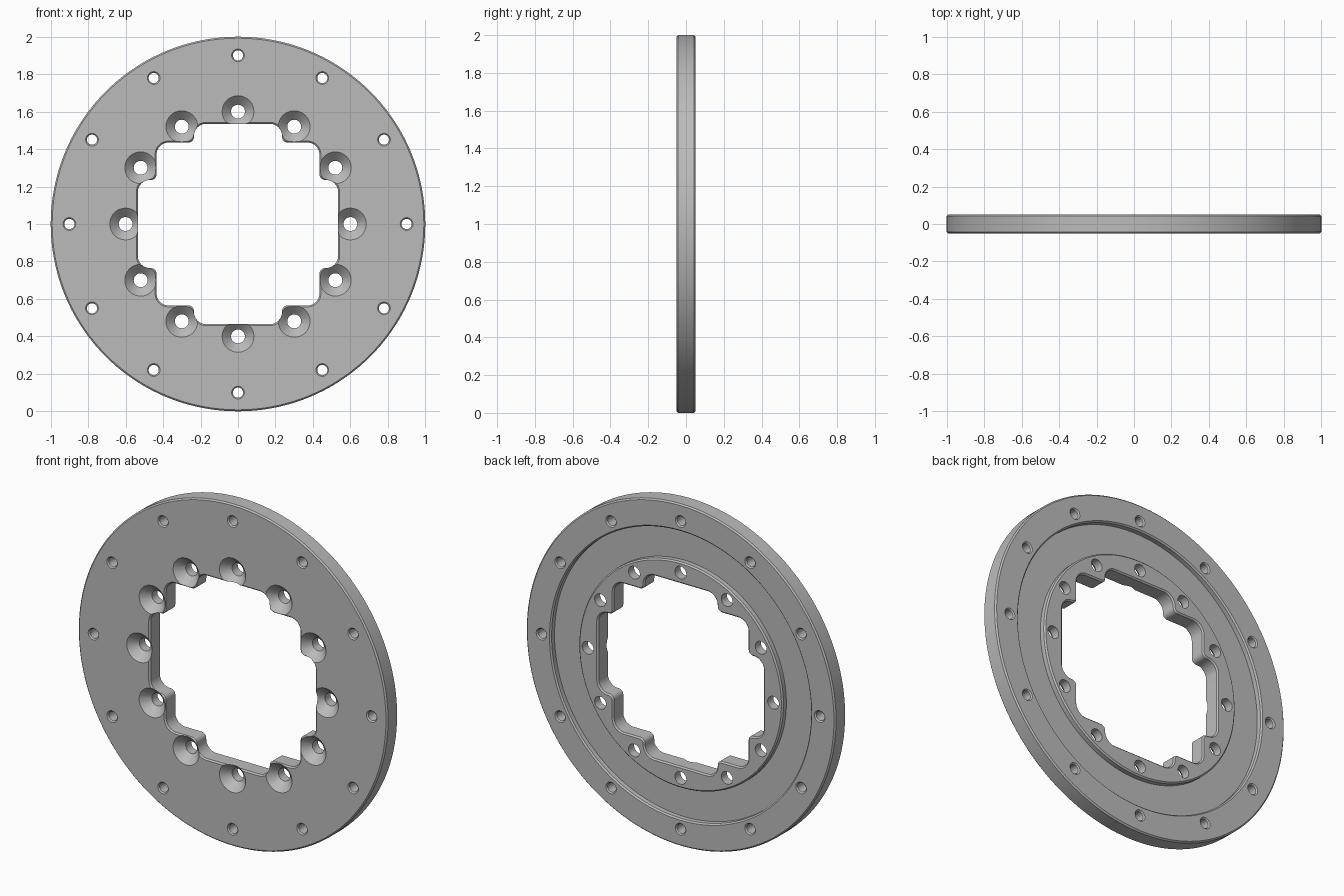
import bpy, bmesh
from math import cos, sin, pi, radians
from mathutils import Vector

if "Cube" in bpy.data.objects:
    bpy.data.objects.remove(bpy.data.objects["Cube"], do_unlink=True)

HALF = 0.05      # half thickness of the plate
CHAMFER = 0.008
CENTRE_Z = 1.0

metal = bpy.data.materials.new("grey metal")
metal.use_nodes = True
colour = (0.5, 0.5, 0.5, 1)
metal.diffuse_color = colour
metal.node_tree.nodes["Principled BSDF"].inputs["Base Color"].default_value = colour


def circle(radius, y, count, x=0, z=0):
    return [Vector((x + radius * cos(2 * pi * i / count), y,
                    CENTRE_Z + z + radius * sin(2 * pi * i / count))) for i in range(count)]


def loft(bm, loops, cyclic=False):
    """Bridge equal loops; cap the ends, or join the last to the first."""
    rings = [[bm.verts.new(p) for p in loop] for loop in loops]
    pairs = list(zip(rings, rings[1:]))
    if cyclic:
        pairs.append((rings[-1], rings[0]))
    else:
        bm.faces.new(rings[0][::-1])
        bm.faces.new(rings[-1])
    for a, b in pairs:
        for i in range(len(a)):
            j = (i + 1) % len(a)
            bm.faces.new((a[i], a[j], b[j], b[i]))


def finish(name, bm):
    """All lofts wind alike, so one volume test turns every shell outward."""
    bm.normal_update()
    if bm.calc_volume(signed=True) < 0:
        bmesh.ops.reverse_faces(bm, faces=bm.faces[:])
    mesh = bpy.data.meshes.new(name)
    bm.to_mesh(mesh)
    bm.free()
    mesh.materials.append(metal)
    obj = bpy.data.objects.new(name, mesh)
    bpy.context.collection.objects.link(obj)
    return obj


def opening_outline(y, grow):
    """Stepped square with rounded corners, grown outwards by an offset."""
    a, b, c = 0.535 + grow, 0.435 + grow, 0.235 + grow
    outer, inner = 0.065 + grow, 0.03 - grow
    quarter = [((a, c), outer), ((b, c), inner), ((b, b), outer), ((c, b), inner), ((c, a), outer)]
    corners = []
    for k in range(4):
        for (x, z), r in quarter:
            for _ in range(k):
                x, z = -z, x
            corners.append((Vector((x, z)), r))
    points = []
    for i, (p, r) in enumerate(corners):
        u = (corners[i - 1][0] - p).normalized()
        v = (corners[(i + 1) % len(corners)][0] - p).normalized()
        for s in range(9):
            t = s / 8 * pi / 2
            q = p + u * r * (1 - sin(t)) + v * r * (1 - cos(t))
            points.append(Vector((q.x, y, CENTRE_Z + q.y)))
    return points


def cut(target, cutter):
    cutter.hide_render = True
    mod = target.modifiers.new("cut", 'BOOLEAN')
    mod.operation = 'DIFFERENCE'
    mod.solver = 'EXACT'
    mod.object = cutter
    bpy.context.view_layer.objects.active = target
    bpy.ops.object.modifier_apply(modifier=mod.name)
    bpy.data.objects.remove(cutter, do_unlink=True)


# Turned plate: flat front, shallow ring groove in the back
c = CHAMFER
floor = HALF - 0.035
profile = [(0.4, -HALF), (1 - c, -HALF), (1, -HALF + c), (1, HALF - c), (1 - c, HALF),
           (0.84 + c, HALF), (0.84, HALF - c), (0.84, floor), (0.66, floor),
           (0.66, HALF - c), (0.66 - c, HALF), (0.4, HALF)]
bm = bmesh.new()
loft(bm, [circle(r, y, 144) for r, y in profile], cyclic=True)
plate = finish("flange_plate", bm)

# Stepped central opening with chamfered edges
over = 0.01
bm = bmesh.new()
loft(bm, [opening_outline(y, g) for y, g in (
    (-HALF - over, c + over), (-HALF + c, 0), (HALF - c, 0), (HALF + over, c + over))])
cut(plate, finish("opening_cutter", bm))

# Inner countersunk holes and outer lightly chamfered holes
bm = bmesh.new()
for k in range(12):
    dx, dz = cos(k * pi / 6), sin(k * pi / 6)
    for ring, steps in (
            (0.6, ((0.095, -HALF - over), (0.037, -HALF + 0.048), (0.037, HALF + over))),
            (0.9, ((0.034 + over, -HALF - over), (0.027, -HALF + 0.007), (0.027, HALF - 0.007),
                   (0.034 + over, HALF + over)))):
        loft(bm, [circle(r, y, 32, ring * dx, ring * dz) for r, y in steps])
cut(plate, finish("hole_cutter", bm))

# Smooth curved walls, crisp edges
bpy.ops.object.select_all(action='DESELECT')
plate.select_set(True)
bpy.context.view_layer.objects.active = plate
bpy.ops.object.shade_smooth_by_angle(angle=radians(30))
